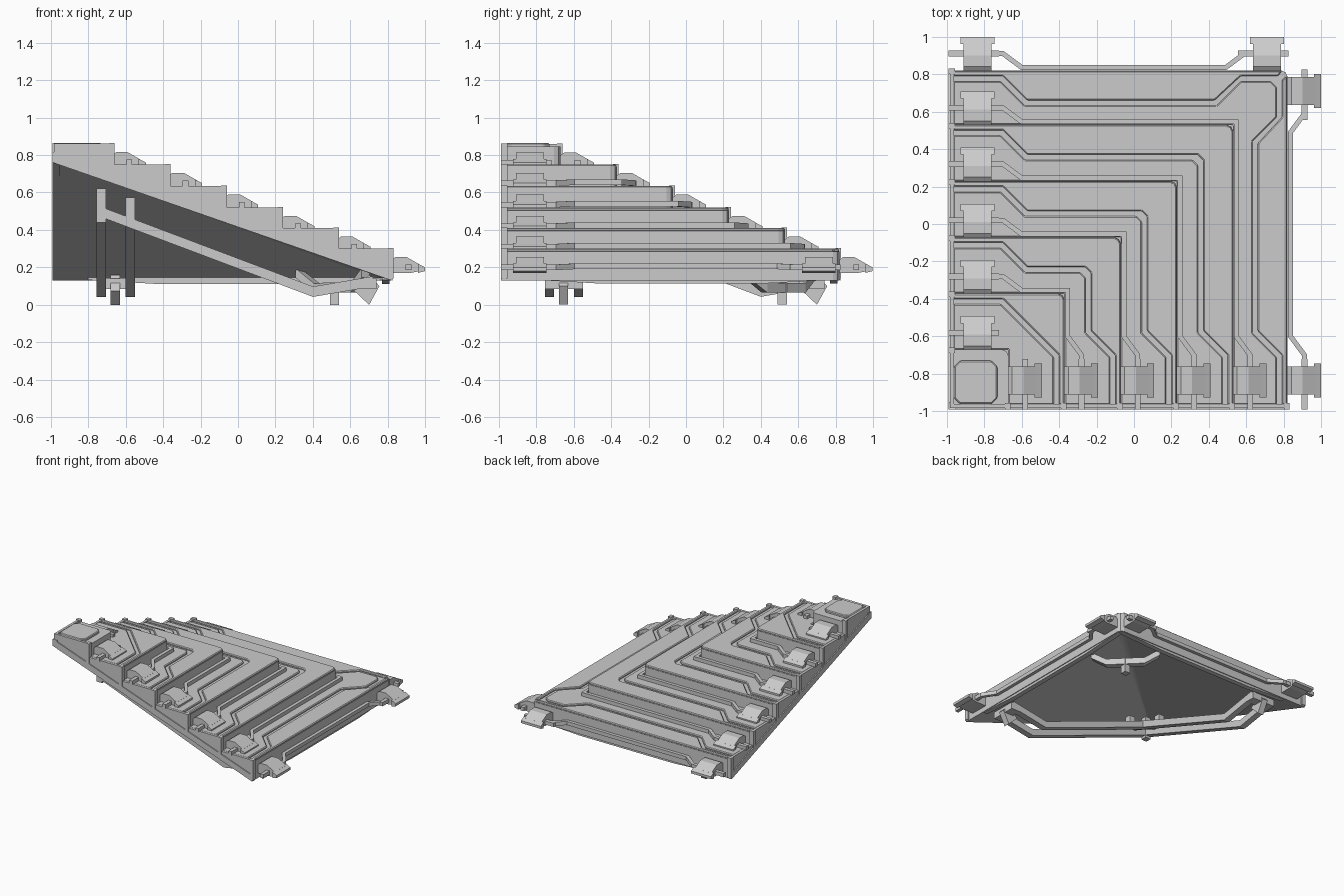
import bpy, bmesh, math
from mathutils import Vector

if "Cube" in bpy.data.objects:
    bpy.data.objects.remove(bpy.data.objects["Cube"])

EDGE = [-.67, -.37, -.07, .23, .53, .82]      # outer edge of each step
TOP = [.86, .75, .635, .52, .41, .30]         # tread height of each step
LOW = -.98                                    # the two cut sides
LIP = .015


def finish(name, verts, faces, twin=False, bevel=0):
    """Make a mesh; twin adds the copy mirrored over the x = y diagonal."""
    for n in range(2 if twin else 1):
        bm = bmesh.new()
        vs = [bm.verts.new((v[1], v[0], v[2]) if n else v) for v in verts]
        for f in faces:
            bm.faces.new([vs[i] for i in f])
        bmesh.ops.remove_doubles(bm, verts=bm.verts, dist=1e-5)
        bmesh.ops.recalc_face_normals(bm, faces=bm.faces)
        me = bpy.data.meshes.new(name)
        bm.to_mesh(me)
        bm.free()
        ob = bpy.data.objects.new(name + ("_twin" if n else ""), me)
        bpy.context.collection.objects.link(ob)
        if bevel:
            m = ob.modifiers.new("edge", "BEVEL")
            m.width, m.segments = bevel, 1


def prism(name, poly, a, b, upright=False, **kw):
    """Extrude an outline: xz outline along y if upright, else xy outline along z."""
    place = (lambda p, w: (p[0], w, p[1])) if upright else (lambda p, w: (p[0], p[1], w))
    n = len(poly)
    verts = [place(p, a) for p in poly] + [place(p, b) for p in poly]
    faces = [list(range(n)), list(range(n, 2 * n))]
    faces += [[i, (i + 1) % n, n + (i + 1) % n, n + i] for i in range(n)]
    finish(name, verts, faces, **kw)


def box(name, x, y, z, **kw):
    prism(name, [(x[0], y[0]), (x[1], y[0]), (x[1], y[1]), (x[0], y[1])], z[0], z[1], **kw)


def swap(pts):
    """The path mirrored over x = y, run backwards."""
    return [(p[1], p[0]) + tuple(p[2:]) for p in reversed(pts)]


def bar(name, pts, w, h, twin=False):
    """Rectangular bar along a path, mitred in plan."""
    P = [Vector(p) for p in pts]
    verts, faces = [], []
    for i, p in enumerate(P):
        ds = []
        if i > 0:
            ds.append((p - P[i - 1]).xy.normalized())
        if i < len(P) - 1:
            ds.append((P[i + 1] - p).xy.normalized())
        d = sum(ds, Vector((0, 0))).normalized()
        s = Vector((-d.y, d.x, 0)) * (w / 2 / max(d.dot(ds[0]), .3))
        up = Vector((0, 0, h / 2))
        verts += [tuple(p + q) for q in (s + up, s - up, -s - up, up - s)]
    for i in range(len(P) - 1):
        for j in range(4):
            k = (j + 1) % 4
            faces.append([4 * i + j, 4 * i + k, 4 * i + 4 + k, 4 * i + 4 + j])
    n = 4 * len(P) - 4
    faces += [[0, 1, 2, 3], [n, n + 1, n + 2, n + 3]]
    finish(name, verts, faces, twin)


def stair(rise, out, low):
    """Stepped outline (distance, height) from the apex to the foot."""
    pts = [(low, TOP[0] + rise)]
    for k, e in enumerate(EDGE):
        pts.append((e + out, TOP[k] + rise))
        pts.append((e + out, TOP[k + 1] + rise if k < 5 else .13))
    return pts


# Hollow-backed stepped corner: stair outline swept round the corner
prof = stair(-LIP, 0, LOW) + [(.77, .145), (LOW, .76)]
verts = []
for d, z in prof:
    r = min(.035, (d - LOW) / 2)
    verts += [(LOW, d, z), (d - r, d, z), (d - .3 * r, d - .3 * r, z), (d, d - r, z), (d, LOW, z)]
n = len(prof)
faces = [[5 * i for i in range(n)], [5 * i + 4 for i in range(n)]]
faces += [[5 * i + j, 5 * i + j + 1, 5 * i + 6 + j, 5 * i + 5 + j]
          for i in range(n - 1) for j in range(4)]
clean = []                                     # collapse the zero-width apex ring
for f in faces:
    g = []
    for i in f:
        c = next(k for k, v in enumerate(verts) if (Vector(v) - Vector(verts[i])).length < 1e-6)
        if c not in g:
            g.append(c)
    if len(g) > 2 and sorted(g) not in [sorted(c) for c in clean]:
        clean.append(g)
finish("stepped_shell", verts, clean)

# Side trim following the stairs, with diagonal lower rail and step posts
prism("side_trim", stair(0, .005, -.982) + [(-.982, .76)], -.982, -.962, upright=True, twin=True)
prism("side_lower_rail", [(-.99, .76), (-.99, .815), (.82, .18), (.82, .13)], -.99, -.95,
      upright=True, twin=True)
for k, e in enumerate(EDGE):
    box("step_post", (e - .02, e + .01), (-.99, -.955), (TOP[k] - .16, TOP[k] + .003), twin=True)

# Tread panels split by a groove that bends round the clips
for k in range(1, 5):
    e, z, p = EDGE[k], TOP[k], EDGE[k - 1]
    for name, o in (("tread_outer_panel", 0), ("tread_inner_panel", .028)):
        t = .4 * o
        half = [(-.965, e - .03 - o), (-.7 - t, e - .03 - o), (-.57 - t, e - .16 - o)]
        if k > 1:
            half += [(e - .19 - o, e - .16 - o)]
        path = half + swap(half)
        if o:
            back = [(p, -.965), (p, p), (-.965, p)]
        else:
            back = [(e - .002, -.965), (e - .002, e - .036), (e - .012, e - .012),
                    (e - .036, e - .002), (-.965, e - .002)]
        prism(name, path + back, z - .02, z, bevel=.006)
prism("lowest_outer_panel", [(-.965, .79), (-.7, .79), (-.57, .66), (.43, .66), (.57, .79),
      (.77, .79), (.79, .818), (-.965, .818)], .28, .30, twin=True, bevel=.006)
half = [(-.965, .762), (-.712, .762), (-.582, .632), (.44, .632), (.57, .762), (.73, .762)]
prism("lowest_inner_panel", half + swap(half) + [(.53, -.965), (.53, .53), (-.965, .53)],
      .28, .30, bevel=.006)
a, b, c = -.96, -.73, .03
prism("top_lid", [(a + c, a), (b - c, a), (b, a + c), (b, b - c), (b - c, b), (a + c, b),
      (a, b - c), (a, a + c)], .84, .865, bevel=.006)


def clip(e, z, y):
    """Hooked clip on a riser facing +x, centred at y."""
    prism("clip_body", [(e, z - .06), (e + .02, z - .045), (e + .08, z - .045), (e + .15, z - .085),
          (e + .15, z - .12), (e + .10, z - .13), (e, z - .13)], y - .075, y + .075,
          upright=True, twin=True)
    prism("clip_lip", [(e + .14, z - .08), (e + .178, z - .10), (e + .178, z - .12),
          (e + .14, z - .13)], y - .09, y + .09, upright=True, twin=True)
    box("clip_peg", (e + .075, e + .105), (y - .155, y + .115), (z - .115, z - .085), twin=True)


# Clips and the conduits hugging each riser
for e, z in zip(EDGE, TOP):
    clip(e, z, -.835)
    g = e + .016
    half = [(-.75, e + .09, z - .1), (-.7, e + .09, z - .1), (-.6, g, z - .095)]
    if e > .8:
        bar("outer_conduit", half + [(.49, g, z - .095), (.59, .91, z - .1), (.72, .91, z - .1)],
            .026, .03, twin=True)
    elif e > -.5:
        bar("riser_conduit", half + [(g, g, z - .095)] + swap(half), .026, .03)
clip(.82, .30, .71)

# Lower skirt strip
bar("skirt_strip", [(-.8, .79, .15), (-.45, .79, .13), (.4, .79, .13), (.78, .79, .15)],
    .04, .035, twin=True)

# Underside rails, parallel to each cut side, on short uprights
for y in (-.73, -.575):
    bar("under_rail", [(-.755, y, .505), (.4, y, .07), (.72, y, .125)], .05, .055, twin=True)
    box("rail_upright", (y - .025, y + .025), (-.755, -.705), (.44, .62 + .3 * (-.73 - y)),
        twin=y > -.7)

# Feet at the rail ends and below the outer corner
prism("rail_foot", [(.62, .075), (.70, .0), (.755, .10), (.70, .16)], -.68, -.63,
      upright=True, twin=True)
box("rail_foot_plate", (.66, .74), (-.755, -.55), (.085, .14), twin=True)
box("corner_foot", (.49, .54), (.49, .54), (0, .12))
bar("corner_brace", [(.32, .68, .17), (.42, .62, .09), (.62, .42, .09), (.68, .32, .17)], .05, .05)
